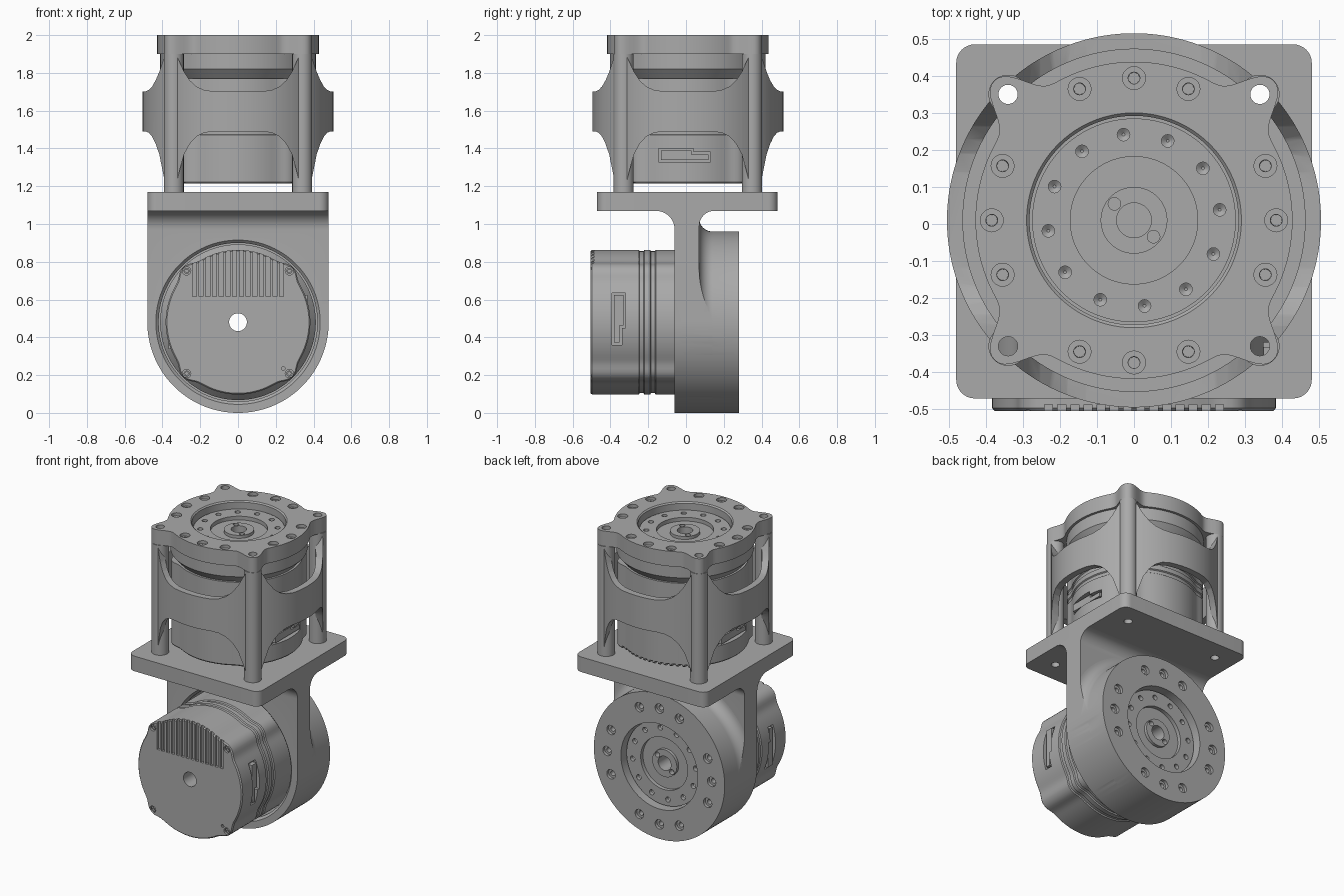
import bpy, bmesh
from math import sin, cos, pi, radians, exp
from mathutils import Matrix, Vector

if "Cube" in bpy.data.objects:
    bpy.data.objects.remove(bpy.data.objects["Cube"])

grey = bpy.data.materials.new("machined_grey")
grey.use_nodes = True
GREY = (0.4, 0.4, 0.4, 1)
grey.diffuse_color = GREY
grey.node_tree.nodes["Principled BSDF"].inputs["Base Color"].default_value = GREY

parts = []
UPPER = Matrix.Translation((0, 0.01, 2))
LOWER = (Matrix.Translation((0, 0.28, 0.48)) @ Matrix.Rotation(-pi / 2, 4, 'X')
         @ Matrix.Rotation(pi, 4, 'Z'))
ALONG_X = Matrix(((0, 0, 1, 0), (1, 0, 0, 0), (0, 1, 0, 0), (0, 0, 0, 1)))
ALONG_Y = Matrix(((1, 0, 0, 0), (0, 0, 1, 0), (0, 1, 0, 0), (0, 0, 0, 1)))


# ---- helpers ----
def corner_bump(height, width):
    """Extra radius near the four diagonals."""
    def extra(a):
        d = (a % (pi / 2)) - pi / 4
        return height * exp(-abs(d / width) ** 2.5)
    return extra


def lathe(bm, profile, ring=True, n=128, bump=None, at=(0, 0)):
    """Turn (radius, z) points about z; ring=True closes the profile, else caps it."""
    rows = []
    for i in range(n):
        a = 2 * pi * i / n
        row = []
        for r, z in profile:
            if bump and r > 0.3:
                r += bump(a)
            row.append(bm.verts.new((at[0] + r * cos(a), at[1] + r * sin(a), z)))
        rows.append(row)
    count = len(profile)
    for i in range(n):
        p, q = rows[i], rows[(i + 1) % n]
        for j in range(count if ring else count - 1):
            k = (j + 1) % count
            bm.faces.new((p[j], q[j], q[k], p[k]))
    if not ring:
        bm.faces.new([r[0] for r in rows])
        bm.faces.new([r[-1] for r in rows])


def prism(bm, outline, lo, hi, matrix=Matrix()):
    """Extrude a 2D outline from lo to hi along local z."""
    low = [bm.verts.new(matrix @ Vector((u, v, lo))) for u, v in outline]
    top = [bm.verts.new(matrix @ Vector((u, v, hi))) for u, v in outline]
    bm.faces.new(low)
    bm.faces.new(top)
    for i in range(len(low)):
        j = (i + 1) % len(low)
        bm.faces.new((low[i], low[j], top[j], top[i]))


def box(bm, x0, x1, y0, y1, z0, z1):
    prism(bm, [(x0, y0), (x1, y0), (x1, y1), (x0, y1)], z0, z1)


def arc(cx, cy, r, a0, a1, n=10):
    return [(cx + r * cos(radians(a0 + (a1 - a0) * i / n)),
             cy + r * sin(radians(a0 + (a1 - a0) * i / n))) for i in range(n + 1)]


def part(name, build, matrix=Matrix(), keep=True):
    bm = bmesh.new()
    build(bm)
    bmesh.ops.recalc_face_normals(bm, faces=bm.faces)
    bm.transform(matrix)
    mesh = bpy.data.meshes.new(name)
    bm.to_mesh(mesh)
    bm.free()
    obj = bpy.data.objects.new(name, mesh)
    bpy.context.collection.objects.link(obj)
    if keep:
        mesh.materials.append(grey)
        parts.append(obj)
    return obj


def boolean(obj, build, matrix=Matrix(), operation='DIFFERENCE'):
    tool = part("cutter", build, matrix, keep=False)
    mod = obj.modifiers.new("cut", 'BOOLEAN')
    mod.object, mod.operation, mod.solver = tool, operation, 'EXACT'
    deps = bpy.context.evaluated_depsgraph_get()
    mesh = bpy.data.meshes.new_from_object(obj.evaluated_get(deps))
    obj.modifiers.clear()
    obj.data = mesh
    bpy.data.objects.remove(tool)


def polar(r, degrees):
    return r * cos(radians(degrees)), r * sin(radians(degrees))


# ---- bolt patterns, in the drive frame (output face at z = 0) ----
def flange_bolts(bm):
    for k in range(16):
        if k % 4 != 2:
            lathe(bm, [(0.015, -0.07), (0.016, -0.02), (0.031, -0.02), (0.031, 0.02)],
                  False, 20, at=polar(0.384, k * 22.5))


def output_bolts(bm):
    for k in range(12):
        lathe(bm, [(0.004, -0.085), (0.017, -0.075), (0.017, 0)], False, 16,
              at=polar(0.233, 7 + 30 * k))
    for a in (140, 320):
        lathe(bm, [(0.017, -0.09), (0.017, 0)], False, 16, at=polar(0.069, a))


CORNERS = [(x, y) for x in (-1, 1) for y in (-1, 1)]
POST = 0.34


# ---- one rotary drive, used twice ----
def drive(prefix, matrix):
    def shell(bm):
        z = -0.785
        pts = [(0.047, z), (0.376, z), (0.383, z + 0.008)]
        for g in (-0.53, -0.47):
            pts += [(0.383, g), (0.376, g + 0.005), (0.376, g + 0.025), (0.383, g + 0.03)]
        pts += [(0.383, -0.23), (0.047, -0.23)]
        lathe(bm, pts, n=160, bump=corner_bump(0.028, 0.14))

    def vents(bm):
        for i in range(14):
            x = (i - 6.5) * 0.0355
            box(bm, x - 0.011, x + 0.011, 0.135, 0.5, -0.8, -0.768)

    def screw_holes(bm):
        for x, y in CORNERS:
            lathe(bm, [(0.022, -0.8), (0.022, -0.765)], False, 20, at=(x * 0.272, y * 0.272))
        lathe(bm, [(0.01, -0.8), (0.01, -0.77)], False, 12, at=(-0.24, -0.245))

    def sockets(bm, gap=0.0, face=0.45):
        for s in (-1, 1):
            step = s * 0.03
            shape = [(-s * 0.155 + s * gap, -0.672 + gap), (s * 0.12 - s * gap, -0.672 + gap),
                     (s * 0.12 - s * gap, -0.62 - gap), (step - s * gap, -0.62 - gap),
                     (step - s * gap, -0.6 - gap), (-s * 0.155 + s * gap, -0.6 - gap)]
            prism(bm, shape, min(s * 0.34, s * face), max(s * 0.34, s * face), ALONG_X)

    body = part(prefix + "_drive_body", shell, matrix)
    for tool in (vents, screw_holes, sockets):
        boolean(body, tool, matrix)
    part(prefix + "_connectors", lambda bm: sockets(bm, 0.012, 0.368), matrix)
    part(prefix + "_cover_screws", lambda bm: [
        lathe(bm, [(0.008, -0.772), (0.008, -0.778), (0.016, -0.778), (0.016, -0.764), (0.008, -0.764)],
              n=16, at=(x * 0.272, y * 0.272)) for x, y in CORNERS], matrix)
    head = part(prefix + "_drive_output", lambda bm: lathe(bm, [
        (0.047, -0.24), (0.36, -0.24), (0.412, -0.18), (0.412, -0.1), (0.275, -0.1),
        (0.275, -0.05), (0.172, -0.05), (0.172, -0.075), (0.09, -0.075),
        (0.09, -0.055), (0.047, -0.055)]), matrix)
    boolean(head, output_bolts, matrix)


drive("upper", UPPER)
drive("lower", LOWER)


# ---- upper housing: top flange, windowed band, corner posts ----
def post_holes(bm):
    for x, y in CORNERS:
        lathe(bm, [(0.026, -1.1), (0.026, 0.1)], False, 24, at=(x * POST, y * POST))


flange = part("top_flange", lambda bm: lathe(
    bm, [(0.282, -0.1), (0.428, -0.1), (0.428, 0), (0.29, 0), (0.282, -0.008)],
    n=240, bump=corner_bump(0.105, 0.135)), UPPER)
boolean(flange, flange_bolts, UPPER)
boolean(flange, post_holes, UPPER)

band = part("housing_band", lambda bm: lathe(
    bm, [(0.462, -0.83), (0.505, -0.83), (0.505, -0.1), (0.462, -0.1)],
    n=240, bump=lambda a: 0), UPPER)
LOW_ARCH = [(0.13, -0.51), (0.18, -0.517), (0.22, -0.537), (0.255, -0.575),
            (0.285, -0.63), (0.31, -0.72), (0.337, -0.83), (0.337, -0.9)]
HIGH_ARCH = [(0.13, -0.298), (0.18, -0.29), (0.22, -0.272), (0.255, -0.24),
             (0.285, -0.195), (0.31, -0.14), (0.33, -0.1), (0.33, -0.05)]
for half in (LOW_ARCH, HIGH_ARCH):
    opening = half + [(-u, v) for u, v in reversed(half)]
    for axis in (ALONG_X, ALONG_Y):
        boolean(band, lambda bm: prism(bm, opening, -0.7, 0.7, axis), UPPER)
boolean(band, post_holes, UPPER)

part("corner_posts", lambda bm: [
    lathe(bm, [(0.026, -0.83), (0.053, -0.83), (0.053, -0.1), (0.026, -0.1)],
          n=40, at=(x * POST, y * POST)) for x, y in CORNERS], UPPER)


# ---- bracket: mounting plate, filleted web, round drive carrier ----
def plate_outline(bm):
    edge = []
    for k, (sx, sy) in enumerate(((1, 1), (-1, 1), (-1, -1), (1, -1))):
        edge += arc(sx * 0.43, 0.007 + sy * 0.428, 0.05, 90 * k, 90 * k + 90, 8)
    prism(bm, edge, 1.07, 1.17)


plate = part("mounting_plate", plate_outline)
boolean(plate, post_holes, UPPER)


def web(bm):
    side = [(-0.06, 0.48), (0.07, 0.48)]
    side += arc(0.15, 0.99, 0.08, 180, 90)
    side += arc(-0.16, 0.97, 0.1, 90, 0)
    prism(bm, side, -0.48, 0.48, ALONG_X)


def carrier_blank(bm):
    flare = [(0.48, 0), (0.48, -0.14)]
    flare += [(r, z) for z, r in arc(-0.14, 0.55, 0.07, 270, 180)][1:]
    lathe(bm, flare + [(0.55, -0.34)], False, 192)


def trim(bm):
    outline = arc(0, 0.48, 0.48, 180, 360, 96) + [(0.48, 1.05), (-0.48, 1.05)]
    prism(bm, outline, -0.0602, 0.5, ALONG_Y)


carrier = part("bracket_carrier", carrier_blank, LOWER)
boolean(carrier, trim, operation='INTERSECT')
boolean(carrier, lambda bm: box(bm, -1, 1, -0.2, 0.0699, 0.48, 2))
boolean(carrier, web, operation='UNION')
boolean(carrier, lambda bm: lathe(
    bm, [(0.282, 0.1), (0.282, -0.1), (0.42, -0.1), (0.42, -0.325), (0.45, -0.355)], False, 160), LOWER)
boolean(carrier, flange_bolts, LOWER)

# ---- shading ----
bpy.ops.object.select_all(action='DESELECT')
for obj in parts:
    obj.select_set(True)
bpy.context.view_layer.objects.active = parts[0]
bpy.ops.object.shade_smooth_by_angle(angle=radians(30))
